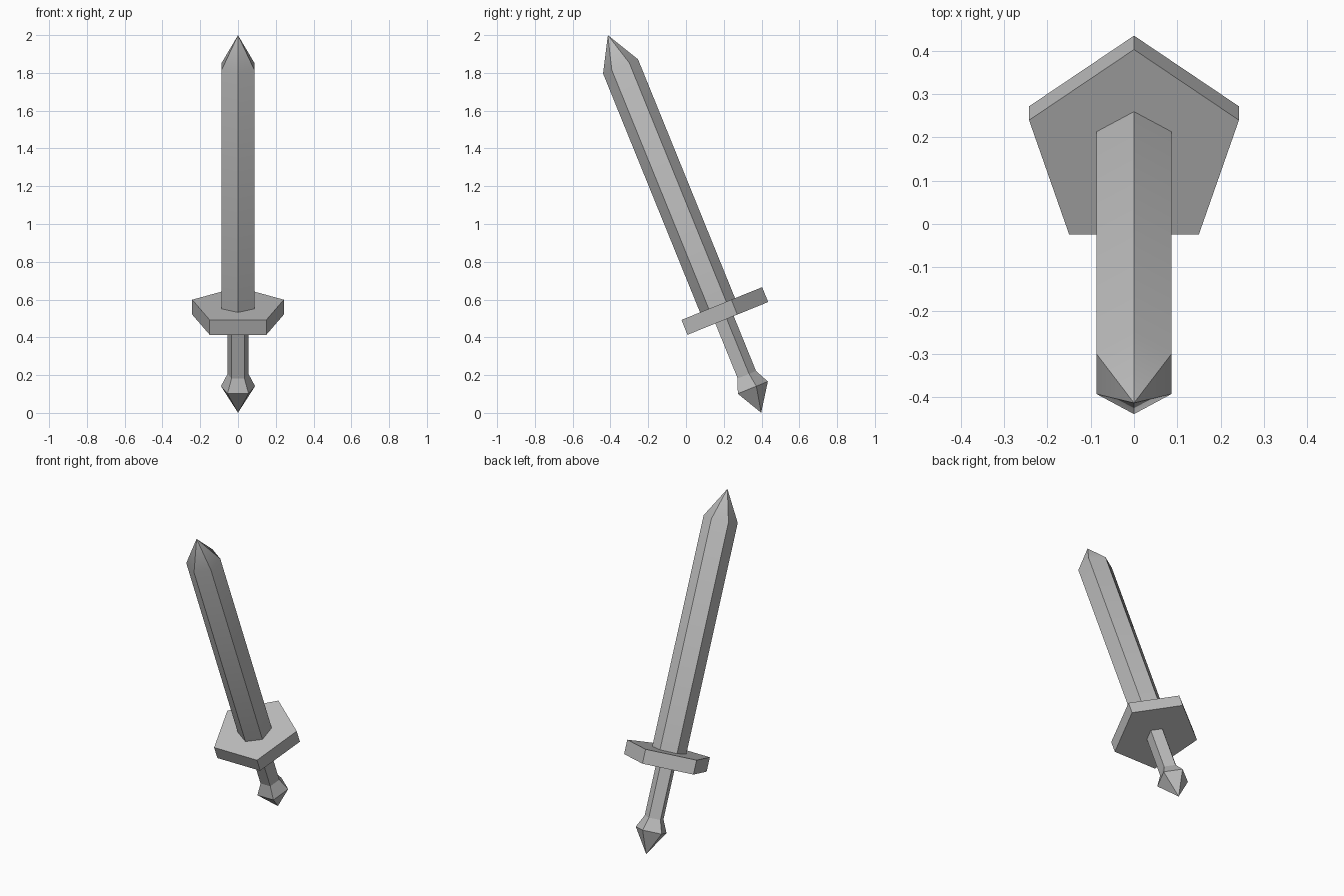
import bpy, bmesh
from math import sin, cos, pi, radians
from mathutils import Matrix

cube = bpy.data.objects.get("Cube")
if cube:
    bpy.data.objects.remove(cube, do_unlink=True)

TILT = Matrix.Rotation(radians(22.1), 4, 'X')
AXIS_Y = 0.369

steel = bpy.data.materials.new("plain grey")
steel.use_nodes = True
GREY = (0.5, 0.5, 0.5, 1)
steel.diffuse_color = GREY
steel.node_tree.nodes["Principled BSDF"].inputs["Base Color"].default_value = GREY


def loft(name, sides, profile, smooth_angle):
    """Stack regular polygons (height, radius) along the tilted axis; radius 0 is a point."""
    bm = bmesh.new()
    rings = []
    for height, radius in profile:
        count = sides if radius else 1
        angles = [pi / 2 + 2 * pi * i / sides for i in range(count)]
        rings.append([bm.verts.new((radius * cos(a), AXIS_Y + radius * sin(a), height))
                      for a in angles])
    for low, high in zip(rings, rings[1:]):
        for i in range(sides):
            j = (i + 1) % sides
            corners = [low[i % len(low)], low[j % len(low)],
                       high[j % len(high)], high[i % len(high)]]
            bm.faces.new(list(dict.fromkeys(corners)))
    for ring in (rings[0], rings[-1]):
        if len(ring) > 1:
            bm.faces.new(ring)
    bmesh.ops.recalc_face_normals(bm, faces=bm.faces)
    bm.transform(TILT)
    mesh = bpy.data.meshes.new(name)
    bm.to_mesh(mesh)
    bm.free()
    mesh.materials.append(steel)
    obj = bpy.data.objects.new(name, mesh)
    bpy.context.collection.objects.link(obj)
    bpy.ops.object.select_all(action='DESELECT')
    obj.select_set(True)
    bpy.context.view_layer.objects.active = obj
    bpy.ops.object.shade_smooth_by_angle(angle=radians(smooth_angle))
    return obj


# Six-sided blade with a pointed tip
loft("blade", 6, [(0.42, 0.1), (1.83, 0.1), (2.008, 0)], 30)
# Five-sided guard plate
loft("guard", 5, [(0.38, 0.255), (0.465, 0.255)], 10)
# Five-sided grip
loft("grip", 5, [(0.066, 0.058), (0.42, 0.058)], 10)
# Flared pommel ending in a point
loft("pommel", 5, [(-0.149, 0), (-0.009, 0.095), (0.066, 0.058)], 10)
